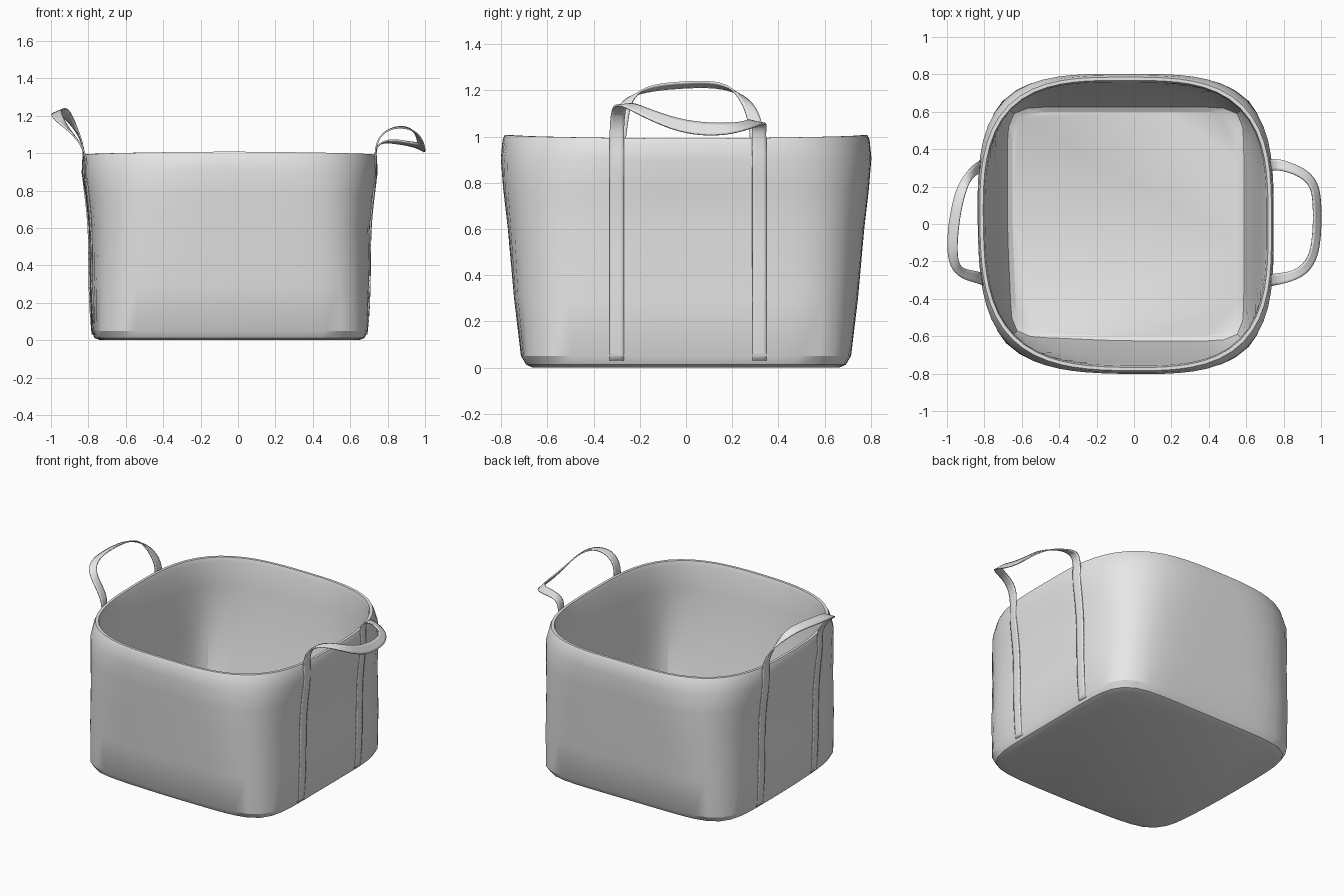
import bpy
import bmesh
import math
from mathutils import Vector
from mathutils.bvhtree import BVHTree

cube = bpy.data.objects.get("Cube")
if cube:
    bpy.data.objects.remove(cube, do_unlink=True)

# One plain fabric colour
fabric = bpy.data.materials.new("light grey fabric")
fabric.use_nodes = True
fabric.diffuse_color = (0.8, 0.8, 0.8, 1)
fabric.node_tree.nodes["Principled BSDF"].inputs["Base Color"].default_value = (0.8, 0.8, 0.8, 1)


def make_object(name, bm):
    mesh = bpy.data.meshes.new(name)
    bm.to_mesh(mesh)
    mesh.materials.append(fabric)
    obj = bpy.data.objects.new(name, mesh)
    bpy.context.collection.objects.link(obj)
    return obj


def smooth(obj, degrees):
    bpy.ops.object.select_all(action='DESELECT')
    obj.select_set(True)
    bpy.context.view_layer.objects.active = obj
    bpy.ops.object.shade_smooth_by_angle(angle=math.radians(degrees))


# Basket body: rounded-square sections, up the outside and down the inside
SEGMENTS = 72
CENTRE_X = -0.045
# height, half width in x, half width in y, squareness
OUTSIDE = [
    (0, .69, .665, 6.5), (.012, .722, .692, 6.5), (.05, .74, .715, 6.5),
    (.3, .748, .745, 5.5), (.6, .752, .772, 4.6), (.77, .77, .792, 4),
    (.9, .792, .803, 3.5), (.98, .788, .795, 3.2), (1, .78, .785, 3.2),
]
INSIDE = [
    (1, .762, .768, 3.2), (.97, .752, .758, 3.3), (.8, .73, .745, 4.2),
    (.5, .695, .705, 7), (.1, .645, .635, 12), (.06, .632, .625, 12),
    (.045, .605, .6, 12),
]


def section_ring(bm, height, half_x, half_y, power):
    ring = []
    for i in range(SEGMENTS):
        angle = 2 * math.pi * i / SEGMENTS
        c, s = math.cos(angle), math.sin(angle)
        radius = (abs(c) ** power + abs(s) ** power) ** (-1 / power)
        # the front right corner is pushed in slightly
        radius *= 1 - 0.03 * max(0, -(c + s) / math.sqrt(2)) ** 8
        # the soft rim waves a little
        wave = 0.008 * height ** 4 * math.cos(2 * angle + math.pi)
        ring.append(bm.verts.new((CENTRE_X + half_x * radius * c,
                                  half_y * radius * s, height + wave)))
    return ring


bm = bmesh.new()
rings = [section_ring(bm, *section) for section in OUTSIDE + INSIDE]
for lower, upper in zip(rings, rings[1:]):
    for i in range(SEGMENTS):
        j = (i + 1) % SEGMENTS
        bm.faces.new((lower[i], lower[j], upper[j], upper[i]))
bm.faces.new(rings[0])
bm.faces.new(rings[-1])
bmesh.ops.recalc_face_normals(bm, faces=bm.faces)
bm.normal_update()
wall = BVHTree.FromBMesh(bm)
body = make_object("basket_body", bm)
smooth(body, 28)
bm.free()


# Webbing: a flat band sewn up the wall, looping out as a handle and down again
HALF_BAND = 0.031
STITCH_HEIGHTS = [.03, .15, .3, .45, .6, .75, .88, .96]


def wall_point(side, y, z):
    hit = wall.ray_cast(Vector((2 * side, y, z)), Vector((-side, 0, 0)))[0]
    return hit + Vector((side * 0.003, 0, 0))


def sewn_leg(side, y, inward):
    return [(wall_point(side, y - inward * HALF_BAND, z),
             wall_point(side, y + inward * HALF_BAND, z)) for z in STITCH_HEIGHTS]


def webbing(name, side, front_y, back_y, loop):
    pairs = sewn_leg(side, front_y, 1)
    for centre, half in loop:
        centre, half = Vector(centre), Vector(half)
        pairs.append((centre - half, centre + half))
    pairs += reversed(sewn_leg(side, back_y, -1))

    bm = bmesh.new()
    rows = [(bm.verts.new(a), bm.verts.new(b)) for a, b in pairs]
    for (a, b), (c, d) in zip(rows, rows[1:]):
        bm.faces.new((a, b, d, c))
    bmesh.ops.recalc_face_normals(bm, faces=bm.faces)
    obj = make_object(name, bm)
    bm.free()

    curve = obj.modifiers.new("soft bends", 'SUBSURF')
    curve.levels = curve.render_levels = 2
    curve.boundary_smooth = 'PRESERVE_CORNERS'
    thick = obj.modifiers.new("band thickness", 'SOLIDIFY')
    thick.thickness = 0.008
    thick.offset = 0
    smooth(obj, 40)


ACROSS = (0, HALF_BAND, 0)
ACROSS_BACK = (0, -HALF_BAND, 0)

# Left handle droops outwards
webbing("left_handle", 1, -.3, .318, [
    ((.735, -.3, 1.03), ACROSS),
    ((.76, -.295, 1.1), ACROSS),
    ((.83, -.285, 1.14), (0, .028, 0)),
    ((.91, -.25, 1.14), (-.017, .022, .005)),
    ((.965, -.17, 1.1), (-.021, .005, .02)),
    ((.98, -.03, 1.045), (-.02, 0, .027)),
    ((.98, .1, 1.03), (-.02, 0, .027)),
    ((.97, .2, 1.035), (-.02, -.005, .022)),
    ((.92, .265, 1.05), (-.017, -.02, .012)),
    ((.83, .305, 1.065), (0, -.027, .01)),
    ((.76, .32, 1.06), ACROSS_BACK),
    ((.735, .315, 1.02), ACROSS_BACK),
])

# Right handle stands up
webbing("right_handle", -1, -.295, .31, [
    ((-.825, -.288, 1.02), ACROSS),
    ((-.86, -.28, 1.075), ACROSS),
    ((-.91, -.268, 1.13), (.005, .026, 0)),
    ((-.955, -.235, 1.18), (.02, .017, .006)),
    ((-.975, -.15, 1.213), (.027, 0, .012)),
    ((-.965, 0, 1.225), (.027, 0, .012)),
    ((-.94, .13, 1.228), (.027, 0, .012)),
    ((-.91, .22, 1.2), (.022, -.014, .01)),
    ((-.865, .28, 1.13), (.005, -.027, 0)),
    ((-.825, .305, 1.04), ACROSS_BACK),
])
